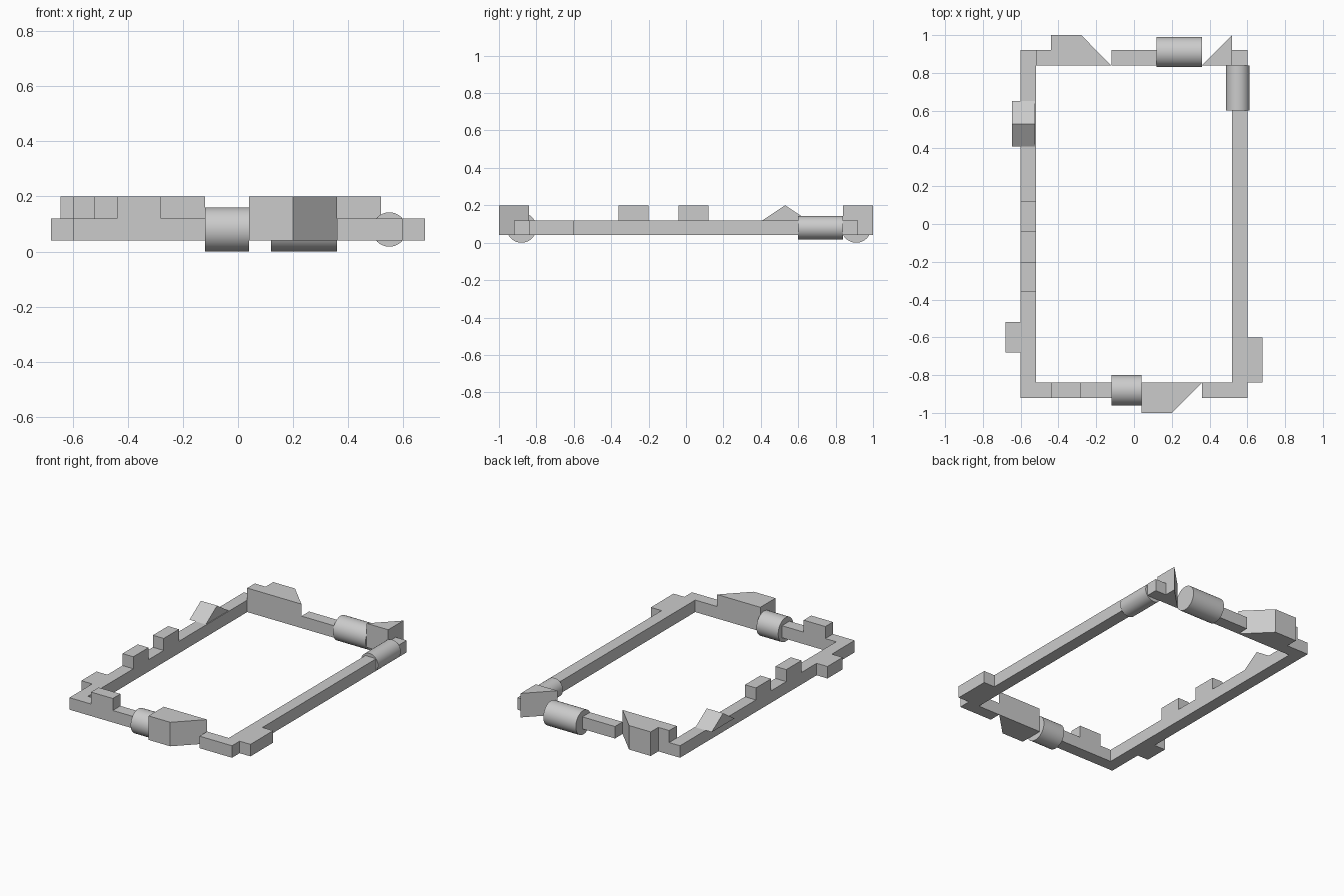
import bpy, bmesh, math
from mathutils import Matrix

if "Cube" in bpy.data.objects:
    bpy.data.objects.remove(bpy.data.objects["Cube"])

LOW, TOP, HIGH = 0.04, 0.12, 0.20   # underside, rail top, raised block top


def finish(name, bm):
    bmesh.ops.recalc_face_normals(bm, faces=bm.faces)
    me = bpy.data.meshes.new(name)
    bm.to_mesh(me)
    bm.free()
    ob = bpy.data.objects.new(name, me)
    bpy.context.collection.objects.link(ob)
    return ob


def extrude(name, points, offset):
    """Closed prism from a 3D outline and an extrusion vector."""
    bm = bmesh.new()
    face = bm.faces.new([bm.verts.new(p) for p in points])
    res = bmesh.ops.extrude_face_region(bm, geom=[face], use_keep_orig=True)
    verts = [g for g in res["geom"] if isinstance(g, bmesh.types.BMVert)]
    bmesh.ops.translate(bm, verts=verts, vec=offset)
    return finish(name, bm)


def prism(name, outline, z0=LOW, z1=HIGH):
    return extrude(name, [(x, y, z0) for x, y in outline], (0, 0, z1 - z0))


def box(name, x0, x1, y0, y1, z0=LOW, z1=TOP):
    return prism(name, [(x0, y0), (x1, y0), (x1, y1), (x0, y1)], z0, z1)


def cylinder(name, centre, radius, length, axis):
    rot = Matrix.Rotation(math.pi / 2, 4, 'Y' if axis == 'X' else 'X')
    bm = bmesh.new()
    bmesh.ops.create_cone(bm, cap_ends=True, segments=48, radius1=radius,
                          radius2=radius, depth=length,
                          matrix=Matrix.Translation(centre) @ rot)
    for f in bm.faces:
        f.smooth = len(f.verts) == 4
    for e in bm.edges:
        e.smooth = all(len(f.verts) == 4 for f in e.link_faces)
    return finish(name, bm)


# Side rails
box("left_rail", -0.60, -0.52, -0.92, 0.92)
box("right_rail", 0.52, 0.60, -0.92, 0.60)
box("back_right_corner", 0.52, 0.60, 0.84, 0.92)

# Front and back rail pieces
box("front_rail_left", -0.52, -0.12, -0.92, -0.84)
box("front_rail_right", 0.36, 0.52, -0.92, -0.84)
box("back_rail_middle", -0.12, 0.12, 0.84, 0.92)

# Raised blocks on the rails
for i, y in enumerate((-0.36, -0.04)):
    box(f"left_block_{i + 1}", -0.60, -0.52, y, y + 0.16, TOP, HIGH)
box("front_block", -0.44, -0.28, -0.92, -0.84, TOP, HIGH)
box("back_block", -0.52, -0.44, 0.84, 0.92, LOW, HIGH)

# Tabs on the outer sides
box("left_tab", -0.68, -0.60, -0.68, -0.52)
box("right_tab", 0.60, 0.68, -0.84, -0.60)

# Angled bulges
prism("front_bulge", [(0.04, -0.84), (0.04, -1), (0.20, -1), (0.36, -0.84)])
prism("back_bulge", [(-0.44, 0.84), (-0.12, 0.84), (-0.28, 1), (-0.44, 1)])
prism("back_right_wedge", [(0.36, 0.84), (0.52, 0.84), (0.52, 1)])

# Roof-shaped ridge on the left rail
extrude("left_ridge", [(-0.645, 0.41, TOP), (-0.645, 0.65, TOP), (-0.645, 0.53, HIGH)],
        (0.12, 0, 0))

# Round sleeves
cylinder("front_sleeve", (-0.04, -0.88, 0.08), 0.08, 0.16, 'X')
cylinder("back_sleeve", (0.24, 0.91, 0.08), 0.08, 0.24, 'X')
cylinder("right_sleeve", (0.55, 0.72, 0.08), 0.0625, 0.24, 'Y')
